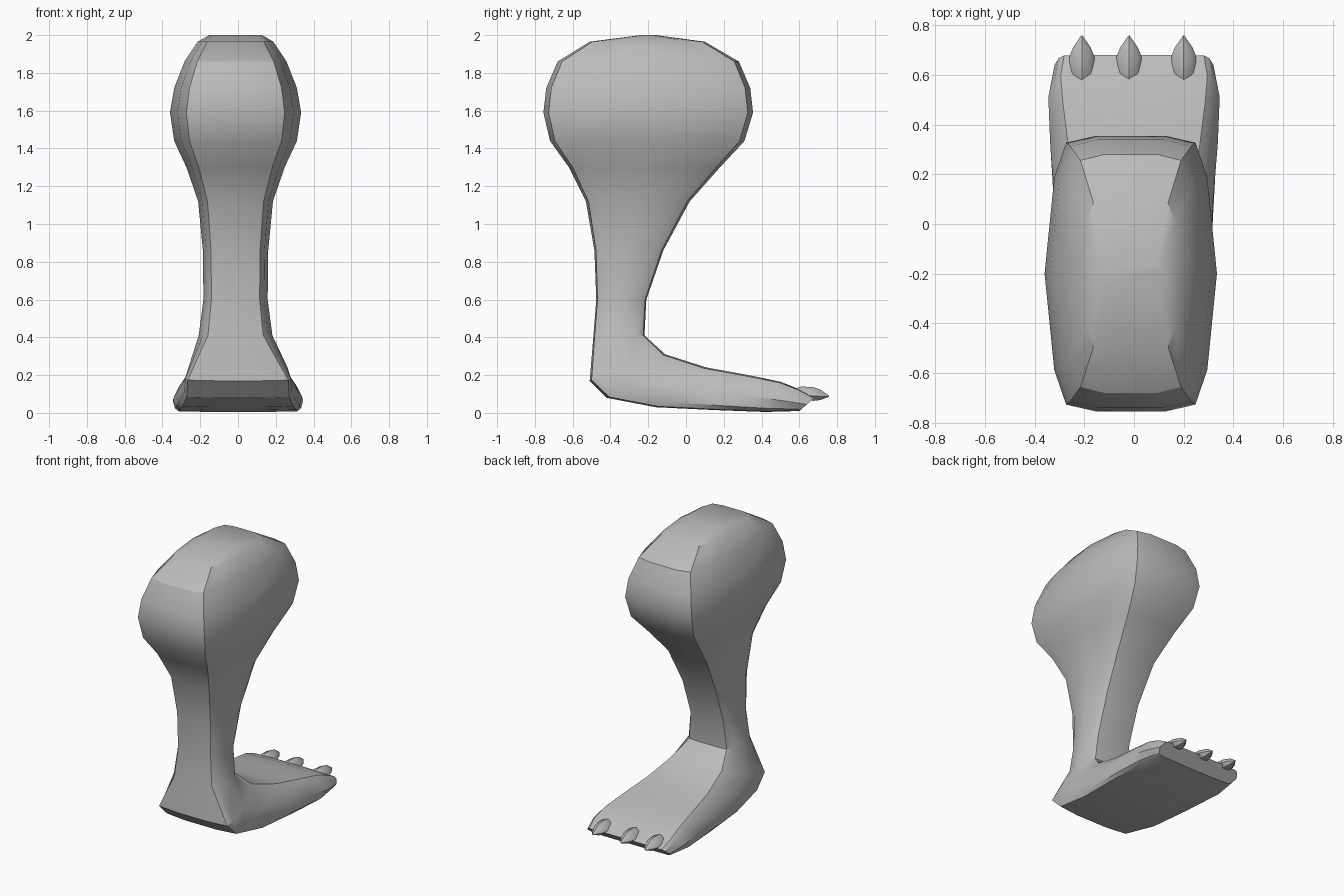
import bpy, bmesh, math

cube = bpy.data.objects.get("Cube")
if cube:
    bpy.data.objects.remove(cube)

grey = bpy.data.materials.new("Plain grey")
grey.use_nodes = True
grey.diffuse_color = (0.5, 0.5, 0.5, 1)
bsdf = grey.node_tree.nodes["Principled BSDF"]
bsdf.inputs["Base Color"].default_value = (0.5, 0.5, 0.5, 1)
bsdf.inputs["Roughness"].default_value = 0.7


def loft(name, rings, angle):
    """Skin a list of closed rings and cap both ends."""
    bm = bmesh.new()
    loops = [[bm.verts.new(p) for p in ring] for ring in rings]
    count = len(loops[0])
    for a, b in zip(loops, loops[1:]):
        for i in range(count):
            j = (i + 1) % count
            bm.faces.new((a[i], a[j], b[j], b[i]))
    bm.faces.new(loops[0])
    bm.faces.new(loops[-1])
    bmesh.ops.recalc_face_normals(bm, faces=bm.faces)
    mesh = bpy.data.meshes.new(name)
    bm.to_mesh(mesh)
    bm.free()
    mesh.materials.append(grey)
    obj = bpy.data.objects.new(name, mesh)
    bpy.context.collection.objects.link(obj)
    bpy.ops.object.select_all(action="DESELECT")
    obj.select_set(True)
    bpy.context.view_layer.objects.active = obj
    bpy.ops.object.shade_smooth_by_angle(angle=math.radians(angle))
    return obj


def section(back, front, wide_back, wide_front, corner, shift):
    """Bevelled ring spanning two points of the side outline."""
    quarter = [(0.4, 1), (corner, 0.95), (0.5 + corner / 2 + 0.05 * (1 - corner), 0.7)]
    half = quarter + [(1, 0)] + [(u, -v) for u, v in reversed(quarter)]
    ring = half + [(-u, v) for u, v in reversed(half)]
    points = []
    for u, v in ring:
        t = (v + 1) / 2
        width = wide_back + (wide_front - wide_back) * t
        points.append((shift + u * width,
                       back[0] + (front[0] - back[0]) * t,
                       back[1] + (front[1] - back[1]) * t))
    return points


# Thigh and shank: height, back y, front y, half width
leg = [
    (2.0, -0.24, -0.16, 0.14), (1.965, -0.51, 0.10, 0.20),
    (1.86, -0.68, 0.28, 0.27), (1.72, -0.74, 0.34, 0.325),
    (1.59, -0.755, 0.355, 0.347), (1.44, -0.72, 0.31, 0.325),
    (1.30, -0.62, 0.18, 0.26), (1.12, -0.53, 0.02, 0.198),
    (0.86, -0.485, -0.12, 0.173), (0.60, -0.475, -0.21, 0.17),
    (0.41, -0.49, -0.22, 0.195),
]
# Foot: sole point, upper point, half widths at sole and upper
foot = [
    ((-0.51, 0.17), (-0.11, 0.31), 0.305, 0.22),
    ((-0.42, 0.08), (0.11, 0.24), 0.31, 0.265),
    ((-0.16, 0.03), (0.33, 0.20), 0.335, 0.30),
    ((0.15, 0.015), (0.50, 0.165), 0.35, 0.325),
    ((0.42, 0.005), (0.60, 0.125), 0.355, 0.335),
    ((0.60, 0.01), (0.68, 0.08), 0.32, 0.32),
]
rings = [section((b, z), (f, z), w, w, 0.75, -0.013) for z, b, f, w in leg]
rings += [section(b, f, wb, wf, 0.88, 0) for b, f, wb, wf in foot]
loft("leg_and_foot", rings, 30)

# Claws: y, middle height, half width, half height
claw = [(0.58, 0.11, 0.035, 0.02), (0.61, 0.108, 0.05, 0.032),
        (0.675, 0.1, 0.05, 0.036), (0.71, 0.096, 0.036, 0.028),
        (0.758, 0.088, 0.003, 0.003)]
outline = [(0, 1), (0.7, 0.5), (1, -0.3), (0.5, -1),
           (-0.5, -1), (-1, -0.3), (-0.7, 0.5)]
for side, x in (("right", -0.21), ("middle", -0.02), ("left", 0.2)):
    loft("claw_" + side,
         [[(x + u * w, y, z + v * h) for u, v in outline] for y, z, w, h in claw], 35)
